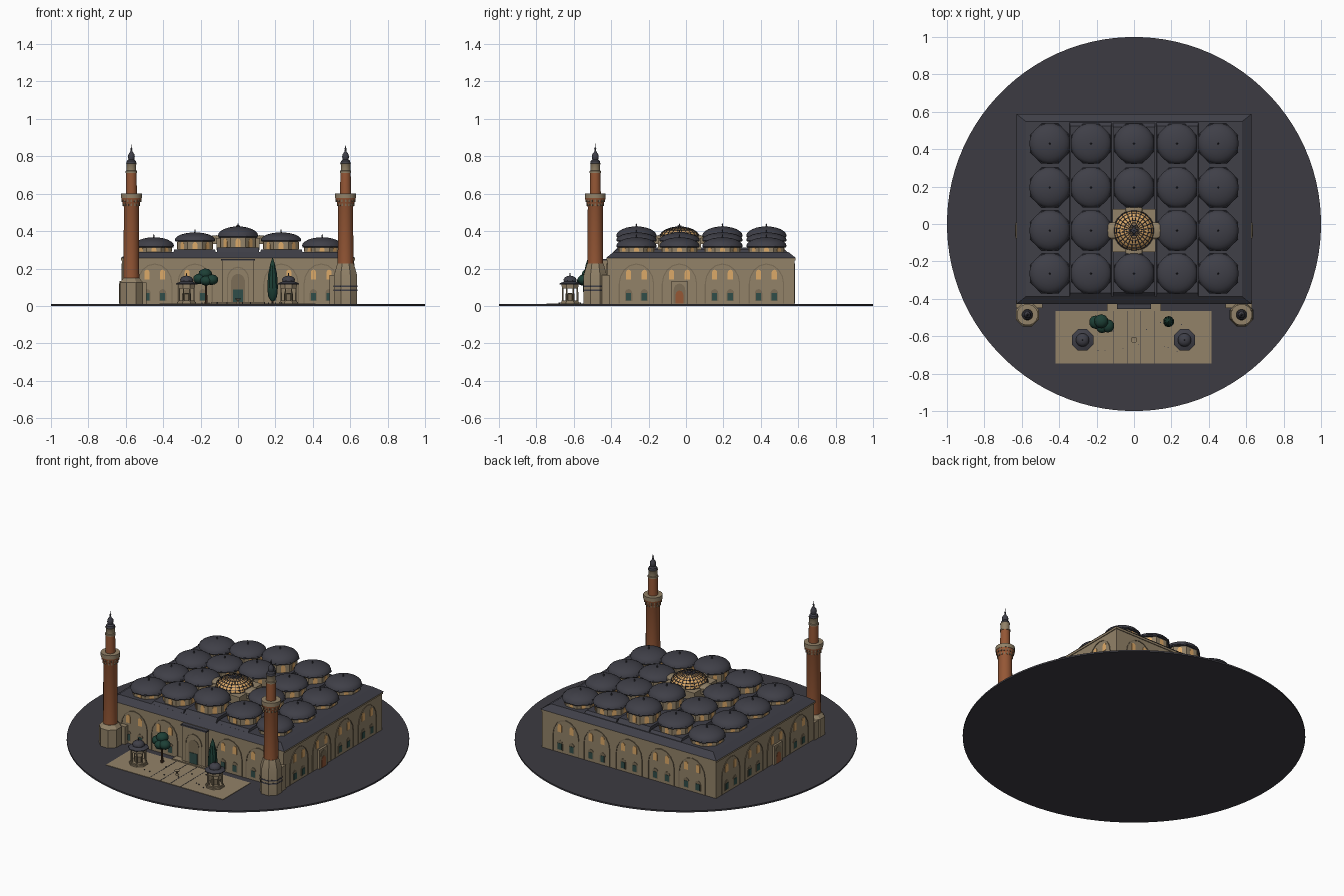
import bpy, bmesh, math, random
from mathutils import Matrix, Vector

if "Cube" in bpy.data.objects:
    bpy.data.objects.remove(bpy.data.objects["Cube"])

random.seed(4)
PI = math.pi
COL = {"stone": (0.29, 0.225, 0.14), "recess_stone": (0.20, 0.155, 0.095), "lead": (0.05, 0.05, 0.064),
       "paving": (0.046, 0.044, 0.054), "brick": (0.30, 0.095, 0.036), "warm_glass": (0.72, 0.40, 0.14),
       "door_green": (0.03, 0.075, 0.065), "foliage": (0.012, 0.05, 0.036), "bark": (0.07, 0.035, 0.018)}
MATS = {}
for k, c in COL.items():
    MATS[k] = bpy.data.materials.new(k)
    MATS[k].diffuse_color = (*c, 1)
parts = {}


def part(name, mat):
    return parts.setdefault(name, (bmesh.new(), mat))[0]


def lathe(name, mat, x, y, prof, n=16, rot=None):
    """Revolve (radius, z) pairs round a vertical axis."""
    bm = part(name, mat)
    rot = PI / n if rot is None else rot
    rings = []
    for r, z in prof:
        if r < 1e-4:
            rings.append([bm.verts.new((x, y, z))] * n)
        else:
            rings.append([bm.verts.new((x + r * math.cos(rot + 2 * PI * i / n),
                                        y + r * math.sin(rot + 2 * PI * i / n), z)) for i in range(n)])
    for a, b in zip(rings, rings[1:]):
        for i in range(n):
            j = (i + 1) % n
            f = list(dict.fromkeys((a[i], a[j], b[j], b[i])))
            bm.faces.new(f)
    for ring in (rings[0], rings[-1]):
        if ring[0] is not ring[1]:
            bm.faces.new(ring)


def box(name, mat, x0, x1, y0, y1, z0, z1, ix=0, iy=0):
    """Box, with the top optionally drawn in by ix, iy."""
    bm = part(name, mat)
    v = [bm.verts.new(p) for p in ((x0, y0, z0), (x1, y0, z0), (x1, y1, z0), (x0, y1, z0),
         (x0 + ix, y0 + iy, z1), (x1 - ix, y0 + iy, z1), (x1 - ix, y1 - iy, z1), (x0 + ix, y1 - iy, z1))]
    for f in ((0, 1, 2, 3), (4, 5, 6, 7), (0, 1, 5, 4), (1, 2, 6, 5), (2, 3, 7, 6), (3, 0, 4, 7)):
        bm.faces.new([v[i] for i in f])


def wall(origin, u, n):
    """Frame of a wall: u along it, z up, n outward."""
    o, u, n = Vector(origin), Vector(u), Vector(n)
    return lambda a, z, d: o + u * a + n * d + Vector((0, 0, z))


def plate(name, mat, W, pts, d):
    bm = part(name, mat)
    a = [bm.verts.new(W(u, z, -0.001)) for u, z in pts]
    b = [bm.verts.new(W(u, z, d)) for u, z in pts]
    bm.faces.new(a)
    bm.faces.new(b)
    for i in range(len(pts)):
        j = (i + 1) % len(pts)
        bm.faces.new((a[i], a[j], b[j], b[i]))


def arch(u, z, w, h, n=8):
    rise = min(0.58 * w, h * 0.6)
    return [(u - w / 2, z), (u + w / 2, z)] + [
        (u + w / 2 * math.cos(PI * i / n), z + h - rise + rise * math.sin(PI * i / n)) for i in range(n + 1)]


def band(name, mat, W, u, z, w, h, t, d):
    """Raised arch moulding, open at the foot."""
    o, i = arch(u, z, w, h)[1:], arch(u, z, w - 2 * t, h - t)[1:]
    o.append((u - w / 2, z))
    i.append((u - w / 2 + t, z))
    for k in range(len(o) - 1):
        plate(name, mat, W, [o[k], o[k + 1], i[k + 1], i[k]], d)


# Ground disc and forecourt
lathe("ground_disc", "paving", 0, 0, [(1, 0), (1, 0.01)], 96)
box("forecourt", "stone", -0.42, 0.415, -0.745, -0.465, 0.009, 0.013)
for x in (-0.11, -0.035, 0.035, 0.11):
    box("forecourt_joints", "paving", x - 0.0015, x + 0.0015, -0.745, -0.465, 0.012, 0.014)
for i in range(14):
    x, y = random.uniform(-0.3, 0.3), random.uniform(-0.7, -0.5)
    box("birds", "lead", x, x + 0.006, y, y + 0.004, 0.012, 0.018)

# Prayer hall body and stepped roof
box("hall_walls", "stone", -0.62, 0.62, -0.42, 0.58, 0.005, 0.25)
box("cornice", "stone", -0.625, 0.625, -0.425, 0.585, 0.243, 0.256)
box("roof_skirt", "lead", -0.628, 0.628, -0.428, 0.588, 0.256, 0.288, 0.05, 0.04)
for x in (-0.232, 0.232):
    box("roof_side_aisles", "lead", x - 0.117, x + 0.117, -0.41, 0.565, 0.27, 0.302, 0.008, 0.04)
box("roof_nave", "lead", -0.115, 0.115, -0.405, 0.558, 0.27, 0.312, 0.004, 0.04)

# Domes on octagonal drums
COLS = {-0.45: (0.285, 0.316, 0.367), -0.23: (0.298, 0.348, 0.393), 0: (0.308, 0.37, 0.425),
        0.23: (0.298, 0.348, 0.393), 0.45: (0.285, 0.316, 0.367)}
ROWS = (-0.265, -0.035, 0.195, 0.43)


def cap(r, z0, z1, n=6):
    return [(r * math.cos(PI / 2 * i / n), z0 + (z1 - z0) * math.sin(PI / 2 * i / n)) for i in range(n)] + [(0, z1)]


for x, (z0, z1, z2) in COLS.items():
    for y in ROWS:
        if x == 0 and y == -0.035:
            continue
        lathe("drums", "stone", x, y, [(0.102, z0 - 0.01), (0.102, z1)], 8)
        lathe("dome_eaves", "lead", x, y, [(0.112, z1 - 0.003), (0.116, z1 + 0.002), (0.112, z1 + 0.006)], 8)
        lathe("domes", "lead", x, y, cap(0.109, z1 + 0.004, z2), 24)
        lathe("dome_finials", "lead", x, y, [(0.006, z2 - 0.003), (0.003, z2 + 0.006), (0.004, z2 + 0.009), (0, z2 + 0.018)], 6)
        for k in range(8):
            a = k * PI / 4
            n = (math.cos(a), math.sin(a), 0)
            W = wall((x + 0.0942 * n[0], y + 0.0942 * n[1], 0), (-n[1], n[0], 0), n)
            plate("drum_windows", "warm_glass", W, arch(0, z0 + 0.006, 0.026, (z1 - z0) * 0.75), 0.002)

# Glazed lantern dome over the central bay
box("lantern_base", "stone", -0.115, 0.115, -0.15, 0.08, 0.30, 0.362)
for dx, dy in ((1, 0), (-1, 0), (0, 1), (0, -1)):
    rx = 0.05 if dx == 0 else 0.04
    lathe("lantern_lunettes", "stone", dx * 0.113, -0.035 + dy * 0.113, [(0.045, 0.33), (0.045, 0.362)] + cap(0.045, 0.364, 0.378, 3), 16)
lathe("lantern_glass", "warm_glass", 0, -0.035, [(0.108, 0.35)] + cap(0.108, 0.364, 0.422), 24)
lathe("lantern_ribs", "lead", 0, -0.035, cap(0.109, 0.364, 0.423), 24)
lathe("lantern_finial", "lead", 0, -0.035, [(0.012, 0.42), (0.012, 0.428), (0.003, 0.432), (0, 0.445)], 8)

# Wall bays: blind arches with upper and lower window pairs
FRONT = wall((0, -0.42, 0), (1, 0, 0), (0, -1, 0))
BACK = wall((0, 0.58, 0), (1, 0, 0), (0, 1, 0))
RIGHT = wall((0.62, 0, 0), (0, 1, 0), (1, 0, 0))
LEFT = wall((-0.62, 0, 0), (0, 1, 0), (-1, 0, 0))
for W, bays in ((FRONT, (-0.445, -0.23, 0.23, 0.445)), (BACK, tuple(COLS)), (RIGHT, ROWS), (LEFT, ROWS)):
    for c in bays:
        band("blind_arches", "recess_stone", W, c, 0.012, 0.19, 0.215, 0.006, 0.004)
        side_door = W in (RIGHT, LEFT) and c == -0.035
        for s in (-0.042, 0.042):
            plate("upper_windows", "warm_glass", W, arch(c + s, 0.142, 0.028, 0.052), 0.003)
            if not side_door:
                plate("lower_window_frames", "recess_stone", W, arch(c + s, 0.026, 0.040, 0.064), 0.002)
                plate("lower_windows", "door_green", W, [(c + s - 0.014, 0.03), (c + s + 0.014, 0.03),
                      (c + s + 0.014, 0.07), (c + s - 0.014, 0.07)], 0.004)
        if side_door:
            plate("side_portals", "stone", W, [(c - 0.042, 0.01), (c + 0.042, 0.01), (c + 0.042, 0.132), (c - 0.042, 0.132)], 0.014)
            plate("side_portal_niches", "recess_stone", W, arch(c, 0.012, 0.062, 0.108), 0.0155)
            plate("side_doors", "brick", W, arch(c, 0.012, 0.042, 0.07), 0.017)

# Main portal with steps, niche and door
box("portal", "stone", -0.085, 0.085, -0.45, -0.41, 0.01, 0.243)
box("portal_cap", "lead", -0.09, 0.09, -0.455, -0.40, 0.243, 0.252)
box("portal_steps", "stone", -0.145, 0.145, -0.465, -0.42, 0.005, 0.02)
PW = wall((0, -0.45, 0), (1, 0, 0), (0, -1, 0))
band("portal_moulding", "recess_stone", PW, 0, 0.02, 0.12, 0.19, 0.006, 0.004)
plate("portal_niche", "recess_stone", PW, arch(0, 0.02, 0.076, 0.152), 0.002)
plate("main_door", "door_green", PW, [(-0.028, 0.02), (0.028, 0.02), (0.028, 0.088), (-0.028, 0.088)], 0.005)

# Minarets: left has the lower foot, right the taller banded foot
for x, zb, zt in ((-0.57, 0.125, 0.148), (0.575, 0.165, 0.228)):
    y, s = -0.485, (-1 if x < 0 else 1)
    box("minaret_links", "stone", min(s * 0.49, s * 0.63), max(s * 0.49, s * 0.63), -0.45, -0.41, 0.005, zb)
    lathe("minaret_feet", "stone", x, y, [(0.067, 0.005), (0.067, zb), (0.047, zt)], 8)
    lathe("minaret_shafts", "brick", x, y, [(0.043, zt - 0.005), (0.041, 0.53), (0.047, 0.545), (0.048, 0.555), (0.055, 0.57), (0.055, 0.578)])
    lathe("balconies", "stone", x, y, [(0.057, 0.577), (0.057, 0.602), (0.03, 0.602)])
    for k in range(16):
        a = k * PI / 8
        n = (math.cos(a), math.sin(a), 0)
        for r, z in ((0.044, 0.535), (0.050, 0.556)):
            W = wall((x + r * n[0], y + r * n[1], 0), (-n[1], n[0], 0), n)
            plate("balcony_corbels", "recess_stone", W, arch(0, z, 0.008, 0.014, 4), 0.003)
    lathe("upper_shafts", "brick", x, y, [(0.03, 0.6), (0.028, 0.713)])
    lathe("shaft_collars", "stone", x, y, [(0.031, 0.712), (0.031, 0.722), (0.026, 0.724), (0.026, 0.755), (0.03, 0.762)])
    lathe("spires", "lead", x, y, [(0.028, 0.762), (0.025, 0.775), (0.016, 0.783), (0.019, 0.797), (0.017, 0.81), (0.006, 0.825),
                                   (0.004, 0.835), (0.006, 0.84), (0.002, 0.848), (0, 0.872)], 12)
for z in (0.085, 0.105):
    lathe("foot_bands", "lead", 0.575, -0.485, [(0.0685, z - 0.004), (0.0685, z + 0.004)], 8)

# Ablution kiosks
for x in (-0.275, 0.27):
    y = -0.62
    lathe("kiosk_steps", "stone", x, y, [(0.056, 0.01), (0.056, 0.022), (0.05, 0.022), (0.05, 0.03)], 8)
    lathe("kiosk_basins", "recess_stone", x, y, [(0.026, 0.028), (0.026, 0.065), (0.0, 0.07)], 8)
    for k in range(8):
        a = PI / 8 + k * PI / 4
        lathe("kiosk_columns", "stone", x + 0.043 * math.cos(a), y + 0.043 * math.sin(a), [(0.0045, 0.028), (0.004, 0.1)], 6)
    lathe("kiosk_friezes", "stone", x, y, [(0.047, 0.094), (0.049, 0.117)], 8)
    lathe("kiosk_roofs", "lead", x, y, [(0.062, 0.115), (0.062, 0.12), (0.036, 0.13), (0.036, 0.138)], 8)
    lathe("kiosk_domes", "lead", x, y, cap(0.036, 0.136, 0.162, 5), 16)
    lathe("kiosk_finials", "lead", x, y, [(0.004, 0.158), (0.003, 0.168), (0, 0.182)], 6)

# Small fountain
lathe("small_fountain", "stone", 0, -0.62, [(0.012, 0.01), (0.006, 0.02), (0.007, 0.03), (0.017, 0.04), (0.014, 0.04), (0, 0.036)], 12)

# Trees
lathe("tree_trunk", "bark", -0.17, -0.53, [(0.009, 0.01), (0.006, 0.06), (0.006, 0.14)], 8)
for x, y, z, r in ((-0.205, -0.525, 0.145, 0.036), (-0.14, -0.545, 0.14, 0.036), (-0.175, -0.52, 0.17, 0.038), (-0.17, -0.55, 0.135, 0.034)):
    bmesh.ops.create_icosphere(part("tree_crown", "foliage"), subdivisions=2, radius=r,
                               matrix=Matrix.Translation((x, y, z)) @ Matrix.Diagonal((1, 1, 0.8, 1)))
lathe("cypress_trunk", "bark", 0.185, -0.522, [(0.006, 0.01), (0.006, 0.04)], 8)
lathe("cypress", "foliage", 0.185, -0.522, [(0.008, 0.025), (0.025, 0.05), (0.03, 0.1), (0.025, 0.17), (0.013, 0.225), (0, 0.262)], 10)

# Turn every part into an object
for name, (bm, mat) in parts.items():
    bmesh.ops.recalc_face_normals(bm, faces=bm.faces)
    me = bpy.data.meshes.new(name)
    bm.to_mesh(me)
    bm.free()
    me.materials.append(MATS[mat])
    ob = bpy.data.objects.new(name, me)
    bpy.context.collection.objects.link(ob)
    ob.select_set(True)
    bpy.context.view_layer.objects.active = ob
bpy.ops.object.shade_smooth_by_angle(angle=math.radians(32))
ribs = bpy.data.objects["lantern_ribs"].modifiers.new("ribs", "WIREFRAME")
ribs.thickness = 0.004

for m in bpy.data.materials:
    if m.users and not m.is_grease_pencil:
        m.use_nodes = True
        m.node_tree.nodes["Principled BSDF"].inputs["Base Color"].default_value = m.diffuse_color
